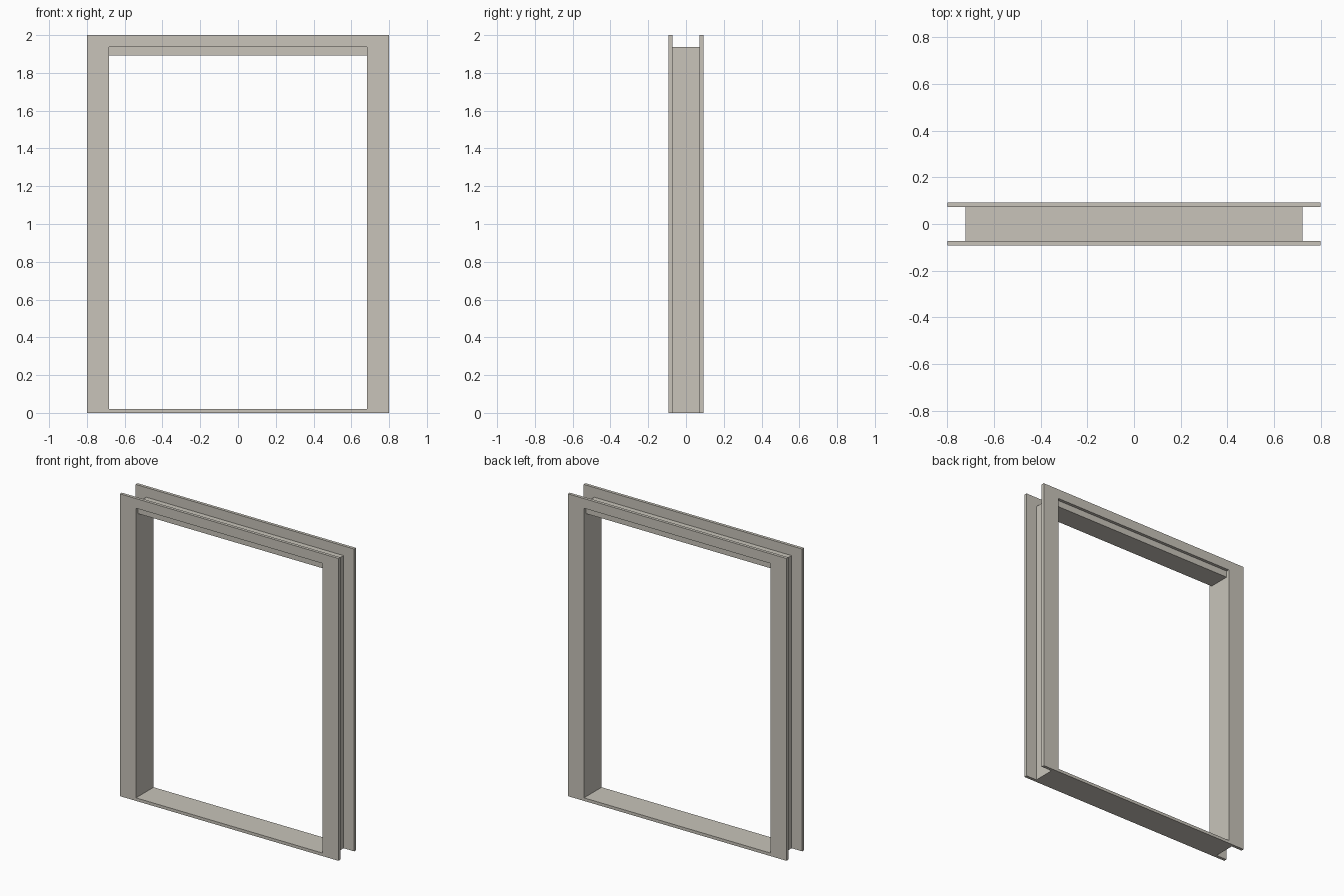
import bpy
import bmesh

cube = bpy.data.objects.get("Cube")
if cube:
    bpy.data.objects.remove(cube, do_unlink=True)

# Single warm grey paint
paint = bpy.data.materials.new("warm_grey_paint")
paint.use_nodes = True
colour = (0.578, 0.552, 0.491, 1.0)
paint.diffuse_color = colour
paint.node_tree.nodes["Principled BSDF"].inputs["Base Color"].default_value = colour

# Shared dimensions
OPENING = 0.682      # half width of the clear opening
SILL = 0.02          # sill thickness
HEAD = 1.936         # top of the lining, lower edge of the trim
Y_IN, Y_OUT = 0.072, 0.092


def rectangle(half_width, bottom, top):
    return [(-half_width, bottom), (half_width, bottom),
            (half_width, top), (-half_width, top)]


def frame(name, outer, inner, y_front, y_back):
    """Rectangular ring in the XZ plane, extruded along Y."""
    bm = bmesh.new()
    rings = [[bm.verts.new((x, y_front, z)) for x, z in loop]
             for loop in (outer, inner)]
    for i in range(4):
        j = (i + 1) % 4
        bm.faces.new((rings[0][i], rings[0][j], rings[1][j], rings[1][i]))
    result = bmesh.ops.extrude_face_region(bm, geom=bm.faces[:])
    moved = [v for v in result["geom"] if isinstance(v, bmesh.types.BMVert)]
    bmesh.ops.translate(bm, verts=moved, vec=(0, y_back - y_front, 0))
    bmesh.ops.recalc_face_normals(bm, faces=bm.faces[:])
    mesh = bpy.data.meshes.new(name)
    bm.to_mesh(mesh)
    bm.free()
    mesh.materials.append(paint)
    obj = bpy.data.objects.new(name, mesh)
    bpy.context.scene.collection.objects.link(obj)
    return obj


# Lining: side jambs, head and sill between the trims
frame("frame_lining", rectangle(0.722, 0, HEAD),
      rectangle(OPENING, SILL, 1.893), -Y_IN, Y_IN)

# Wide flat trims on both sides
for name, y0, y1 in (("front_trim", -Y_OUT, -Y_IN), ("back_trim", Y_IN, Y_OUT)):
    frame(name, rectangle(0.8, 0, 2), rectangle(OPENING, SILL, HEAD), y0, y1)
